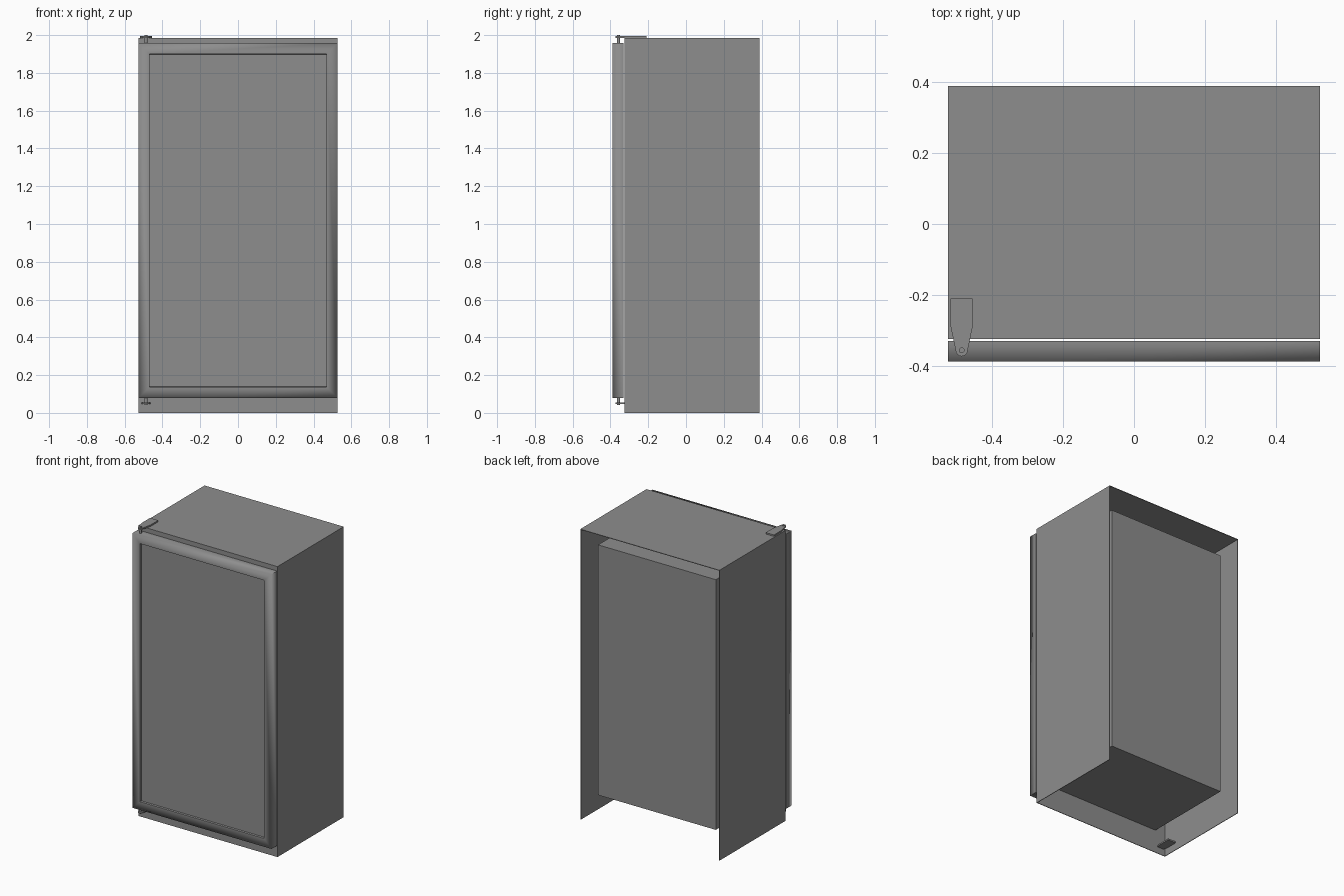
import bpy
import bmesh
import math

cube = bpy.data.objects.get("Cube")
if cube:
    bpy.data.objects.remove(cube, do_unlink=True)

grey = bpy.data.materials.new("mid_grey")
grey.use_nodes = True
tone = (0.27, 0.27, 0.27, 1)
grey.diffuse_color = tone
for node in grey.node_tree.nodes:
    if node.type == 'BSDF_PRINCIPLED':
        node.inputs["Base Color"].default_value = tone


def finish(name, bm):
    """Turn a bmesh into a named, coloured object."""
    mesh = bpy.data.meshes.new(name)
    bm.to_mesh(mesh)
    bm.free()
    mesh.materials.append(grey)
    obj = bpy.data.objects.new(name, mesh)
    bpy.context.collection.objects.link(obj)
    return obj


def add_box(bm, x0, x1, y0, y1, z0, z1):
    verts = bmesh.ops.create_cube(bm, size=1)["verts"]
    bmesh.ops.scale(bm, vec=(x1 - x0, y1 - y0, z1 - z0), verts=verts)
    bmesh.ops.translate(bm, vec=((x0 + x1) / 2, (y0 + y1) / 2, (z0 + z1) / 2), verts=verts)


def box(name, *bounds):
    bm = bmesh.new()
    add_box(bm, *bounds)
    return finish(name, bm)


T = 0.004                       # sheet thickness
W, FRONT, BACK, TOP = 0.526, -0.325, 0.39, 1.985
LW, LBACK, LBOT, LTOP = 0.445, 0.314, 0.16, 1.87

# Outer cabinet: sides and top, open at the back and underneath
for side, s in (("left", 1), ("right", -1)):
    xs = sorted((s * W, s * (W - T)))
    box(side + "_side_panel", *xs, FRONT, BACK, 0, TOP)
box("top_panel", T - W, W - T, FRONT, BACK, TOP - T, TOP)

# Front frame around the opening
for side, s in (("left", 1), ("right", -1)):
    xs = sorted((s * LW, s * (W - T)))
    box(side + "_front_stile", *xs, FRONT, FRONT + T, 0, TOP - T)
box("lower_front_rail", -LW, LW, FRONT, FRONT + T, 0, LBOT)
box("upper_front_rail", -LW, LW, FRONT, FRONT + T, LTOP, TOP - T)

# Inner compartment, open towards the door
for side, s in (("left", 1), ("right", -1)):
    xs = sorted((s * LW, s * (LW - T)))
    box(side + "_inner_wall", *xs, FRONT + T, LBACK, LBOT, LTOP)
box("inner_floor", T - LW, LW - T, FRONT + T, LBACK, LBOT, LBOT + T)
box("inner_ceiling", T - LW, LW - T, FRONT + T, LBACK, LTOP - T, LTOP)
box("inner_back", T - LW, LW - T, LBACK - T, LBACK, LBOT + T, LTOP - T)

# Door with a shallow recessed panel and a softly shaded frame
bm = bmesh.new()
add_box(bm, -W, W, -0.389, -0.33, 0.08, 1.957)
bm.normal_update()
panel = min(bm.faces, key=lambda f: f.calc_center_median().y)
bmesh.ops.inset_region(bm, faces=[panel], thickness=0.08)
rim = list(panel.edges)
walls = bmesh.ops.inset_region(bm, faces=[panel], thickness=0.003, depth=-0.012)["faces"]
rear = max(bm.faces, key=lambda f: f.calc_center_median().y)
for f in bm.faces:
    f.smooth = f not in walls and f not in (panel, rear)
for f in walls + [panel, rear]:
    for e in f.edges:
        e.smooth = False
for e in bm.edges:
    a, b = e.verts
    if abs(a.co.y - b.co.y) > 0.03:
        e.smooth = False
finish("door", bm)

# Hinges: tapered plates with a rounded nose, each holding a pin
HX, HY, R = -0.487, -0.357, 0.017


def hinge(name, z0, z1, pin0, pin1):
    outline = [(HX + 0.031, -0.29), (HX + 0.031, -0.21),
               (HX - 0.031, -0.21), (HX - 0.031, -0.29)]
    for i in range(9):
        a = math.pi + math.pi * i / 8
        outline.append((HX + R * math.cos(a), HY + R * math.sin(a)))
    bm = bmesh.new()
    face = bm.faces.new([bm.verts.new((x, y, z0)) for x, y in outline])
    top = bmesh.ops.extrude_face_region(bm, geom=[face])["geom"]
    moved = [g for g in top if isinstance(g, bmesh.types.BMVert)]
    bmesh.ops.translate(bm, vec=(0, 0, z1 - z0), verts=moved)
    bmesh.ops.recalc_face_normals(bm, faces=bm.faces)
    finish(name + "_plate", bm)

    bm = bmesh.new()
    pin = bmesh.ops.create_cone(bm, cap_ends=True, segments=16, radius1=0.008,
                                radius2=0.008, depth=pin1 - pin0)["verts"]
    bmesh.ops.translate(bm, vec=(HX, HY, (pin0 + pin1) / 2), verts=pin)
    for f in bm.faces:
        f.smooth = len(f.verts) == 4
    for e in bm.edges:
        e.smooth = all(len(f.verts) == 4 for f in e.link_faces)
    finish(name + "_pin", bm)


hinge("upper_hinge", TOP, 1.995, 1.95, 2.0)
hinge("lower_hinge", 0.046, 0.056, 0.041, 0.085)
